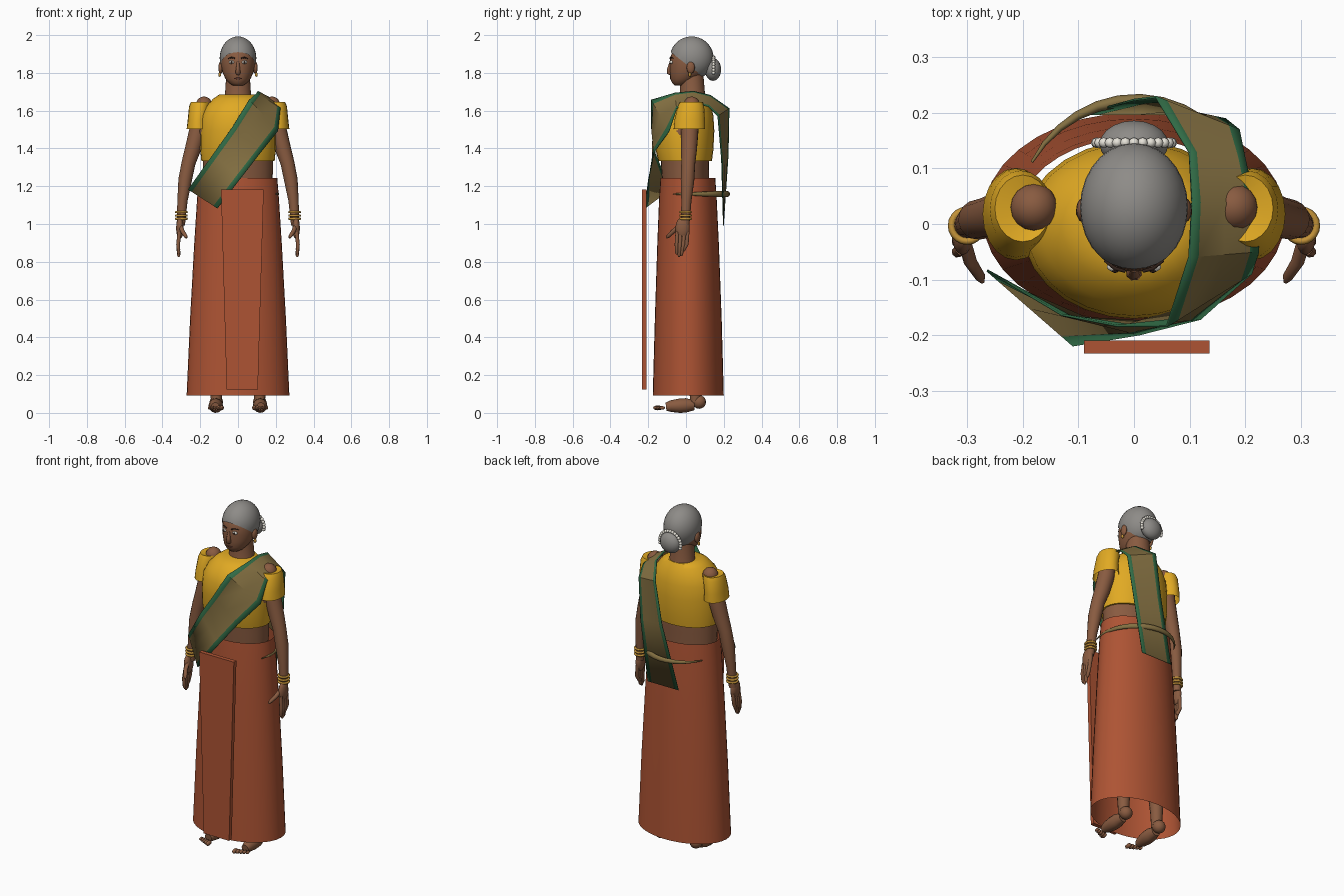
import bpy, bmesh, math
from mathutils import Vector, Matrix

if "Cube" in bpy.data.objects:
    bpy.data.objects.remove(bpy.data.objects["Cube"])


def material(name, r, g, b):
    m = bpy.data.materials.new(name)
    m.diffuse_color = (r, g, b, 1)
    m.use_nodes = True
    m.node_tree.nodes["Principled BSDF"].inputs["Base Color"].default_value = m.diffuse_color
    return m


SKIN = material("brown_skin", .25, .105, .052)
RUST = material("rust_cloth", .42, .088, .034)
YELLOW = material("yellow_cloth", .75, .40, .017)
OLIVE = material("olive_cloth", .235, .165, .055)
GREEN = material("green_trim", .03, .145, .06)
GREY = material("grey_hair", .27, .26, .245)
WHITE = material("off_white", .85, .82, .74)
GOLD = material("gold", .55, .29, .04)
DARK = material("dark_brown", .03, .015, .01)
LIPS = material("lip_brown", .15, .05, .035)


def make(name, bm, *mats, angle=40):
    """Turn a bmesh into a named, smooth-by-angle object."""
    bmesh.ops.recalc_face_normals(bm, faces=bm.faces[:])
    me = bpy.data.meshes.new(name)
    bm.to_mesh(me)
    bm.free()
    for m in mats:
        me.materials.append(m)
    if angle:
        me.shade_smooth()
        me.set_sharp_from_angle(angle=math.radians(angle))
    ob = bpy.data.objects.new(name, me)
    bpy.context.collection.objects.link(ob)
    return ob


def skin_rings(bm, rings, caps):
    n = len(rings[0])
    for a, b in zip(rings, rings[1:]):
        for i in range(n):
            j = (i + 1) % n
            bm.faces.new((a[i], a[j], b[j], b[i]))
    if caps:
        bm.faces.new(rings[0])
        bm.faces.new(rings[-1])


def loft(name, rows, mat, segs=28, caps=True, angle=50):
    """Stack of ellipses: (z, centre x, centre y, radius x, radius y)."""
    bm = bmesh.new()
    rings = []
    for z, cx, cy, rx, ry in rows:
        rings.append([bm.verts.new((cx + rx * math.cos(t), cy + ry * math.sin(t), z))
                      for t in (2 * math.pi * i / segs for i in range(segs))])
    skin_rings(bm, rings, caps)
    return make(name, bm, mat, angle=angle)


def limb(name, pts, mat, segs=12, flat=1.0):
    """Round tube along points (x, y, z, radius)."""
    bm = bmesh.new()
    rings = []
    P = [Vector(p[:3]) for p in pts]
    for k, p in enumerate(P):
        d = (P[min(k + 1, len(P) - 1)] - P[max(k - 1, 0)]).normalized()
        u = d.cross(Vector((.31, .95, .02))).normalized()
        v = d.cross(u)
        r = pts[k][3]
        rings.append([bm.verts.new(p + r * (math.cos(t) * u + flat * math.sin(t) * v))
                      for t in (2 * math.pi * i / segs for i in range(segs))])
    skin_rings(bm, rings, True)
    return make(name, bm, mat, angle=60)


def ball(name, loc, radii, mat, segs=16, cut=None):
    """Ellipsoid, optionally trimmed below a plane (point, normal)."""
    bm = bmesh.new()
    bmesh.ops.create_uvsphere(bm, u_segments=segs, v_segments=max(6, segs * 2 // 3), radius=1,
                              matrix=Matrix.Translation(loc) @ Matrix.Diagonal((*radii, 1)))
    if cut:
        bmesh.ops.bisect_plane(bm, geom=bm.verts[:] + bm.edges[:] + bm.faces[:],
                               plane_co=cut[0], plane_no=cut[1], clear_inner=True)
    return make(name, bm, mat, angle=60)


def ring(name, loc, radius, thick, mat):
    n = 20
    bm = bmesh.new()
    rings = []
    for i in range(n):
        a = 2 * math.pi * i / n
        rings.append([bm.verts.new((loc[0] + (radius + thick * math.cos(t)) * math.cos(a),
                                    loc[1] + (radius + thick * math.cos(t)) * math.sin(a),
                                    loc[2] + thick * math.sin(t)))
                      for t in (2 * math.pi * j / 6 for j in range(6))])
    skin_rings(bm, rings + rings[:1], False)
    return make(name, bm, mat, angle=70)


# Body, blouse and skirt
loft("torso", [(1.15, 0, 0, .18, .12), (1.3, 0, -.005, .185, .126), (1.38, 0, -.005, .186, .13),
               (1.45, 0, -.01, .192, .13), (1.5, 0, -.005, .208, .13), (1.56, 0, 0, .185, .12),
               (1.64, 0, .02, .11, .09), (1.68, 0, .03, .075, .07)], SKIN)
loft("blouse", [(1.34, 0, -.005, .194, .142), (1.4, 0, -.008, .2, .153), (1.5, 0, -.01, .2, .16),
                (1.58, 0, -.01, .192, .155), (1.63, 0, -.005, .168, .138),
                (1.67, 0, .003, .132, .113), (1.692, 0, .015, .1, .088)], YELLOW)
loft("skirt", [(.1, 0, .012, .272, .188), (.5, 0, .012, .254, .177), (.9, 0, .011, .232, .163),
               (1.15, 0, .01, .216, .152), (1.25, 0, .01, .208, .145)], RUST, segs=36, caps=False)

# Hanging pleat panel
bm = bmesh.new()
layers = [[bm.verts.new((x, y, z)) for x, y in ((x0, -.233), (x1, -.233), (x1, -.209), (x0, -.209))]
          for z, x0, x1 in ((.13, -.06, .105), (1.19, -.09, .136))]
skin_rings(bm, layers, True)
make("pleat_panel", bm, RUST, angle=0)

# Draped sash: pairs of neck-side and arm-side edge points
SASH = [((-.265, -.085, 1.19), (-.11, -.22, 1.09)), ((-.13, -.165, 1.38), (.01, -.2, 1.245)),
        ((-.03, -.185, 1.52), (.12, -.172, 1.385)), ((.06, -.185, 1.665), (.212, -.09, 1.5)),
        ((.1, -.06, 1.702), (.225, -.05, 1.62)), ((.105, .04, 1.712), (.22, .03, 1.65)),
        ((.1, .13, 1.69), (.2, .12, 1.63)), ((.04, .23, 1.62), (.19, .17, 1.58)),
        ((0, .225, 1.37), (.165, .19, 1.35)), ((-.09, .2, 1.0), (.11, .2, 1.0))]
bm = bmesh.new()
grid = [[bm.verts.new(Vector(a).lerp(Vector(b), t)) for t in (0, .13, .5, .87, 1)] for a, b in SASH]
for r0, r1 in zip(grid, grid[1:]):
    for c in range(4):
        f = bm.faces.new((r0[c], r0[c + 1], r1[c + 1], r1[c]))
        f.material_index = 1 if c in (0, 3) else 0
sash = make("sash", bm, OLIVE, GREEN, angle=30)
sash.modifiers.new("thickness", "SOLIDIFY").thickness = .004

# Tapered waist tuck curving round the back
tuck = []
for i in range(17):
    a = math.radians(-18 + 168 * i / 16)
    tuck.append((.212 * math.cos(a), .222 * math.sin(a), 1.166, .003 + .013 * math.sin(math.pi * i / 16)))
limb("waist_tuck", tuck, OLIVE, segs=8, flat=.8)

# Neck and head
loft("neck", [(1.64, 0, .035, .085, .08), (1.69, 0, .035, .069, .066), (1.8, 0, .03, .062, .062)], SKIN)
loft("head", [(1.74, 0, -.03, .026, .03), (1.752, 0, -.025, .046, .047), (1.775, 0, -.01, .066, .073),
              (1.81, 0, .01, .082, .095), (1.85, 0, .02, .09, .106), (1.89, 0, .026, .09, .109),
              (1.93, 0, .032, .082, .1), (1.97, 0, .035, .055, .07)], SKIN)
ball("hair", (0, .03, 1.885), (.097, .116, .115), GREY, 28, ((0, -.08, 1.916), (0, .61, .79)))
ball("hair_bun", (0, .143, 1.825), (.062, .043, .06), GREY, 20)
for i in range(17):
    a = math.radians(-15 + 210 * i / 16)
    ball("flower_bead", (.068 * math.cos(a), .146, 1.825 + .066 * math.sin(a)), (.0095,) * 3, WHITE, 8)

# Face
limb("nose", [(0, -.08, 1.865, .007), (0, -.089, 1.83, .011), (0, -.088, 1.808, .015),
              (0, -.078, 1.802, .01)], SKIN, 8)
ball("lips", (0, -.077, 1.778), (.024, .008, .006), LIPS, 12)
for s in (-1, 1):
    ball("eye", (s * .034, -.077, 1.864), (.015, .009, .009), WHITE, 12)
    ball("pupil", (s * .034, -.084, 1.864), (.006, .004, .007), DARK, 10)
    limb("eyebrow", [(s * .016, -.085, 1.884, .003), (s * .034, -.08, 1.889, .004),
                     (s * .053, -.066, 1.883, .002)], DARK, 6)
    ball("ear", (s * .092, .025, 1.835), (.012, .022, .032), SKIN, 12)
    ball("earring", (s * .097, .02, 1.798), (.008, .008, .012), GOLD, 10)

# Arms, sleeves, hands, legs and feet
for s in (-1, 1):
    ball("shoulder", (s * .18, .03, 1.638), (.043, .043, .044), SKIN, 16)
    limb("arm", [(s * .195, .026, 1.64, .042), (s * .213, .02, 1.5, .046), (s * .24, .016, 1.4, .042),
                 (s * .262, .012, 1.33, .037), (s * .28, .008, 1.24, .036), (s * .294, .002, 1.13, .027),
                 (s * .303, -.004, 1.0, .022)], SKIN, 16)
    loft("sleeve", [(1.51, s * .212, .018, .06, .083), (1.56, s * .212, .02, .054, .08),
                    (1.63, s * .203, .026, .056, .07), (1.652, s * .2, .028, .05, .06),
                    (1.645, s * .185, .028, .028, .035)], YELLOW, 20, caps=False)
    for z in (1.035, 1.052, 1.07):
        ring("bangle", (s * .3, -.003, z), .028, .0065, GOLD)
    ball("palm", (s * .308, -.018, .985), (.02, .038, .058), SKIN, 14)
    for k in range(4):
        y = -.046 + k * .018
        tip = (.845, .832, .838, .862)[k]
        limb("finger", [(s * .31, y, .965, .0105), (s * .317, y - .004, .9, .0105),
                        (s * .314, y * .7 - .017, tip + .01, .009), (s * .313, y * .7 - .017, tip, .004)], SKIN, 8)
    limb("thumb", [(s * .305, -.03, 1.0, .012), (s * .294, -.068, .968, .012),
                   (s * .277, -.094, .943, .01), (s * .272, -.104, .933, .004)], SKIN, 8)
    limb("leg", [(s * .115, .05, .06, .028), (s * .115, .05, .16, .034), (s * .112, .045, .36, .05),
                 (s * .105, .03, .62, .05), (s * .095, .015, 1.1, .075)], SKIN, 14)
    ball("ankle", (s * .115, .07, .065), (.036, .036, .036), SKIN, 14)
    limb("foot", [(s * .115, .045, .048, .026), (s * .117, .0, .047, .038), (s * .118, -.035, .045, .038),
                  (s * .12, -.08, .043, .031), (s * .12, -.106, .04, .022)], SKIN, 12)
    for k in range(5):
        ball("toe", (s * (.086 + k * .0165), -.15 + k * .006, .034),
             (.0115 - k * .001, .024 - k * .002, .013 - k * .001), SKIN, 8)

# Sit the figure on the ground
low = min(v.co.z for o in bpy.data.objects for v in o.data.vertices)
for o in bpy.data.objects:
    o.location.z -= low
